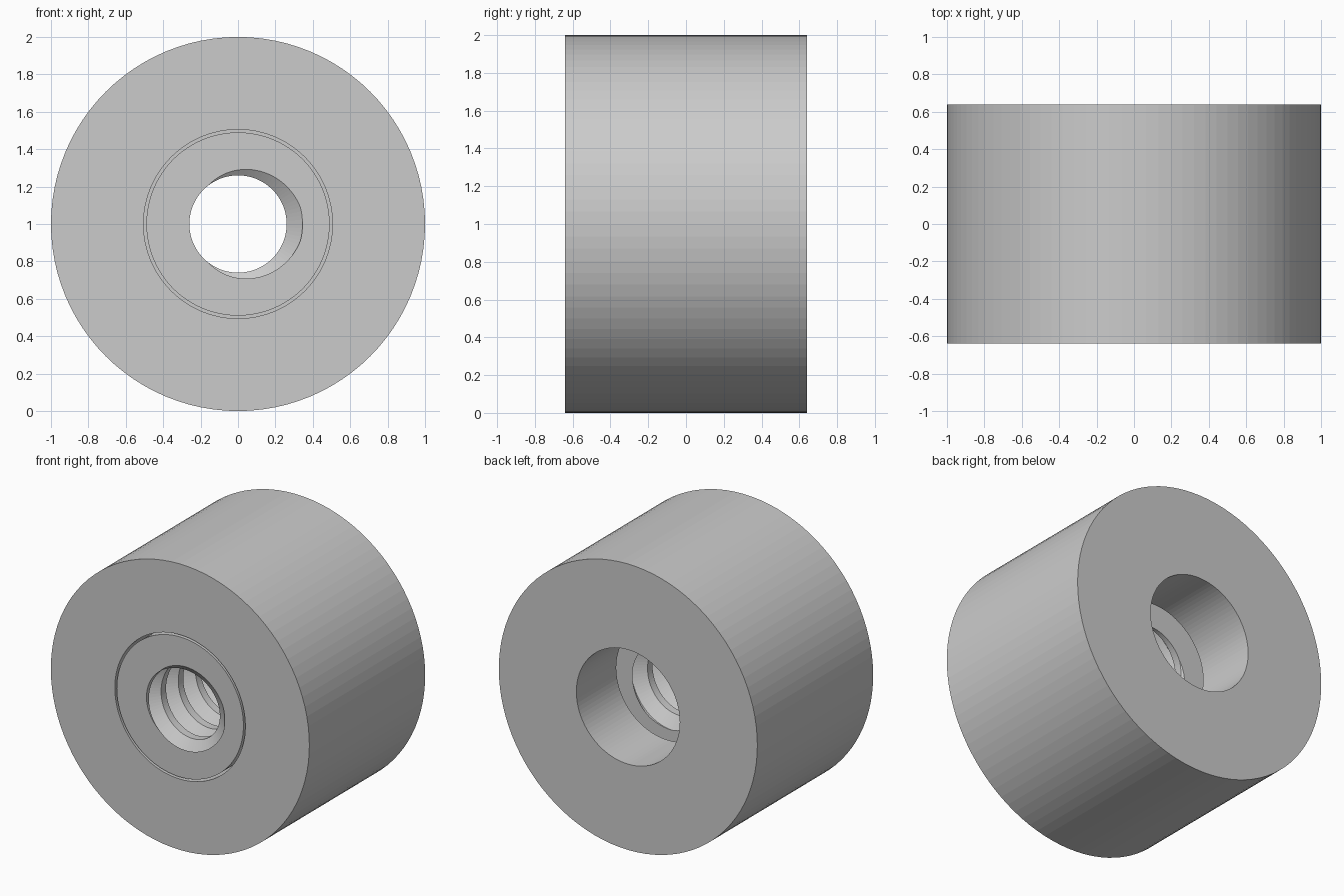
import bpy, bmesh, math

if "Cube" in bpy.data.objects:
    bpy.data.objects.remove(bpy.data.objects["Cube"])

SEG = 96
FRONT, BACK = -0.64, 0.64
SHOULDER = 0.20          # where the wide front pocket meets the rear bore
INSERT_BACK = 0.16
PITCH, CREST, ROOT = 0.19, 0.26, 0.345


def revolve(name, section):
    """Closed surface around the y axis; section(theta) gives (radius, y) points."""
    bm = bmesh.new()
    cols = []
    for i in range(SEG + 1):
        a = 2 * math.pi * i / SEG
        cols.append([bm.verts.new((r * math.cos(a), y, 1 + r * math.sin(a)))
                     for r, y in section(a)])
    n = len(cols[0])
    for c0, c1 in zip(cols, cols[1:]):
        for j in range(n):
            k = (j + 1) % n
            bm.faces.new((c0[j], c0[k], c1[k], c1[j]))
    bmesh.ops.remove_doubles(bm, verts=bm.verts, dist=1e-5)
    bmesh.ops.dissolve_degenerate(bm, edges=bm.edges, dist=1e-5)
    bmesh.ops.recalc_face_normals(bm, faces=bm.faces)
    mesh = bpy.data.meshes.new(name)
    bm.to_mesh(mesh)
    bm.free()
    obj = bpy.data.objects.new(name, mesh)
    bpy.context.collection.objects.link(obj)
    return obj


# Outer roller body: wide pocket at the front, plain bore at the back
def body_section(a):
    return [(1.0, FRONT), (1.0, BACK), (0.40, BACK), (0.40, SHOULDER),
            (0.505, SHOULDER), (0.505, FRONT)]


# Trapezoidal thread: flat root, sloped flanks, flat crest
ROOT_HALF, CREST_START = 0.045, 0.355


def thread_radius(y, a):
    u = ((y - FRONT) / PITCH + a / (2 * math.pi)) % 1.0
    u = min(u, 1 - u)
    t = min(max((u - ROOT_HALF) / (CREST_START - ROOT_HALF), 0), 1)
    return ROOT + (CREST - ROOT) * t


# Threaded insert: helical rows clipped flat at both ends
def insert_section(a):
    pts = [(0.49, FRONT)]
    for turn in range(-1, 8):
        for u in (-ROOT_HALF, ROOT_HALF, CREST_START, 1 - CREST_START):
            y = FRONT + PITCH * (turn + u - a / (2 * math.pi))
            y = min(max(y, FRONT), INSERT_BACK)
            pts.append((thread_radius(y, a), y))
    return pts + [(0.49, INSERT_BACK)]


revolve("roller_body", body_section)
revolve("threaded_insert", insert_section)
